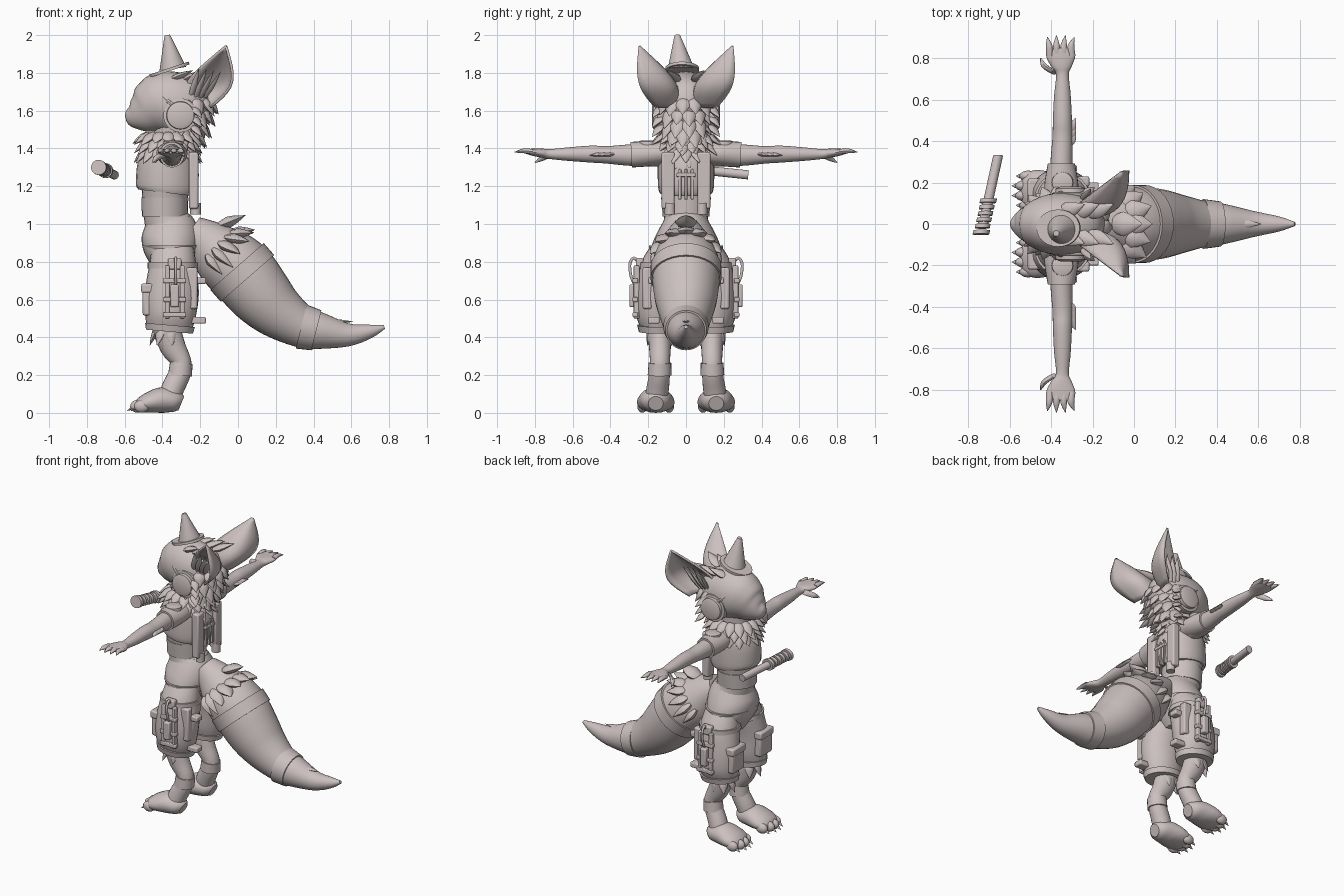
import bpy, bmesh, math, random
from mathutils import Vector, Matrix

random.seed(4)
cube = bpy.data.objects.get("Cube")
if cube:
    bpy.data.objects.remove(cube, do_unlink=True)

X, Y, Z = Vector((1, 0, 0)), Vector((0, 1, 0)), Vector((0, 0, 1))
clay = bpy.data.materials.new("pale rose grey")
clay.use_nodes = True
colour = (0.6, 0.53, 0.525, 1)
clay.diffuse_color = colour
clay.node_tree.nodes["Principled BSDF"].inputs["Base Color"].default_value = colour
parts = []


def finish(name, bm, mirror=False):
    """Turn a bmesh into an object, mirrored across the body if wanted."""
    bmesh.ops.recalc_face_normals(bm, faces=bm.faces)
    mesh = bpy.data.meshes.new(name)
    bm.to_mesh(mesh)
    bm.free()
    mesh.materials.append(clay)
    obj = bpy.data.objects.new(name, mesh)
    bpy.context.scene.collection.objects.link(obj)
    if mirror:
        mod = obj.modifiers.new("Mirror", 'MIRROR')
        mod.use_axis = (False, True, False)
        mod.use_mirror_merge = False
    parts.append(obj)
    return obj


def resample(rows, steps):
    """Smooth the rows with a Catmull-Rom curve."""
    rows = [Vector(r) for r in rows]
    out = []
    for i in range(len(rows) - 1):
        p, a, b = rows[max(i - 1, 0)], rows[i], rows[i + 1]
        q = rows[min(i + 2, len(rows) - 1)]
        for k in range(steps):
            t = k / steps
            out.append(a + (b - p) * (t / 2) + (p * 2 - a * 5 + b * 4 - q) * (t * t / 2)
                       + (a * 3 - p - b * 3 + q) * (t ** 3 / 2))
    return out + [rows[-1]]


def add_loft(bm, rows, side, n=24, steps=4):
    """Skin ellipses given as x, y, z, radius along side, other radius."""
    rows = resample([r if len(r) == 5 else (*r, r[-1]) for r in rows], steps)
    centres = [Vector(r[:3]) for r in rows]
    rings = []
    for i, r in enumerate(rows):
        tangent = centres[min(i + 1, len(rows) - 1)] - centres[max(i - 1, 0)]
        other = side.cross(tangent).normalized()
        a, b = max(r[3], 0.001), max(r[4], 0.001)
        rings.append([bm.verts.new(centres[i] + side * a * math.cos(math.tau * k / n)
                                   + other * b * math.sin(math.tau * k / n)) for k in range(n)])
    for low, high in zip(rings, rings[1:]):
        for k in range(n):
            m = (k + 1) % n
            bm.faces.new((low[k], low[m], high[m], high[k]))
    bm.faces.new(rings[0])
    bm.faces.new(rings[-1])


def loft(name, rows, side=Y, mirror=False, steps=4, n=24):
    bm = bmesh.new()
    add_loft(bm, rows, side, n, steps)
    return finish(name, bm, mirror)


def tuft(bm, base, way, length, width):
    """One flattened leaf-shaped lock of fur, or a claw."""
    base, way = Vector(base), Vector(way).normalized()
    side = Z.cross(way).normalized() if abs(way.z) < 0.99 else Y
    rows = [(*(base + way * length * t), width * w, width * w * 0.5)
            for t, w in ((0, .6), (.35, 1), (.75, .5), (1, 0))]
    add_loft(bm, rows, side, 8, 2)


def box(name, centre, size, mirror=True):
    bm = bmesh.new()
    bmesh.ops.create_cube(bm, size=1, matrix=Matrix.Translation(centre) @ Matrix.Diagonal((*size, 1)))
    obj = finish(name, bm, mirror)
    bevel = obj.modifiers.new("Bevel", 'BEVEL')
    bevel.width = min(size) * 0.2
    bevel.segments = 2


# Head with smooth visor, its rim and the side discs
loft("head", [(-.15, 0, 1.62, .04), (-.2, 0, 1.63, .11, .12), (-.3, 0, 1.64, .145, .16),
              (-.4, 0, 1.635, .145, .17), (-.46, 0, 1.615, .125, .145), (-.51, 0, 1.59, .095, .11),
              (-.56, 0, 1.575, .06, .068), (-.59, 0, 1.575, .025, .03), (-.598, 0, 1.575, .003)], n=32)
arc = [math.radians(d) for d in range(-90, 91, 15)]
loft("visor_rim", [(-.31 - .17 * math.cos(a), .152 * math.sin(a), 1.6 + .14 * math.cos(a), .012)
                   for a in arc], (X + Z).normalized(), steps=1, n=8)
loft("ear_disc", [(-.305, .1, 1.575, .09), (-.305, .15, 1.575, .09), (-.305, .152, 1.575, .074),
                  (-.305, .172, 1.575, .072), (-.305, .18, 1.575, .05)], X, True, steps=1, n=32)

# Cupped ears opening sideways
bm = bmesh.new()
across, back = Vector((.83, .55, 0)), Vector((.55, -.83, 0))
grid = []
leaf = resample([(t / 6, w, 0) for t, w in enumerate((.08, .125, .145, .13, .095, .05, .003))], 2)
for t, w, _ in leaf:
    spine = Vector((-.21, .12, 1.62)).lerp(Vector((-.065, .25, 1.94)), t)
    grid.append([bm.verts.new(spine + across * w * s / 5 + back * w * .8 * (1 - (s / 5) ** 2))
                 for s in range(-5, 6)])
for low, high in zip(grid, grid[1:]):
    for k in range(10):
        bm.faces.new((low[k], low[k + 1], high[k + 1], high[k]))
shell = finish("ear", bm, True).modifiers.new("Solidify", 'SOLIDIFY')
shell.thickness = 0.014
shell.offset = 0
bm = bmesh.new()
for k in range(4):
    tuft(bm, (-.25 + .025 * k, .11, 1.67), (.25 + .1 * k, .35, .9), .17, .022)
finish("ear_fluff", bm, True)

# Small tilted hat
loft("hat_brim", [(-.361, -.02, 1.81, .09, .11), (-.366, -.02, 1.825, .09, .11)], steps=1)
loft("hat_cone", [(-.345, -.025, 1.82, .072), (-.373, -.045, 1.99, .018), (-.375, -.045, 2, .014)], steps=1)

# Fur: mane, bib and forehead locks
bm = bmesh.new()
for i in range(6):
    count = 7 - i // 2
    for k in range(count):
        a = math.radians(-85 + 170 * (k + .5 * (i % 2)) / (count - .5))
        r = .135 - .013 * i
        tuft(bm, (-.29 - .012 * i + r * math.cos(a), r * .9 * math.sin(a), 1.66 - .052 * i),
             (math.cos(a) * .6, math.sin(a) * .45, -.9), random.uniform(.09, .13), .04)
finish("mane", bm)
bm = bmesh.new()
for level in range(3):
    for k in range(16):
        a = math.tau * (k + level / 2) / 16
        tuft(bm, (-.37 + .11 * math.cos(a), .11 * math.sin(a), 1.48 - .035 * level),
             (math.cos(a), math.sin(a), -.7 - .25 * level), random.uniform(.09, .12), .035)
finish("neck_bib", bm)
bm = bmesh.new()
for k in range(3):
    tuft(bm, (-.36 + .07 * k, .05, 1.76), (.8, .3, .35), .14, .04)
    tuft(bm, (-.24, .13, 1.62 - .05 * k), (.5, .5, -.6), .09, .03)
finish("head_locks", bm, True)

# Neck, torso, vest and waist
loft("neck", [(-.36, 0, 1.34, .12), (-.35, 0, 1.44, .1), (-.33, 0, 1.54, .11)])
loft("vest", [(-.38, 0, 1.165, .14, .15), (-.377, 0, 1.2, .148, .163), (-.375, 0, 1.3, .15, .16),
              (-.37, 0, 1.37, .145, .14), (-.365, 0, 1.42, .11, .11)])
loft("waist", [(-.36, 0, .98, .13, .13), (-.385, 0, 1.05, .115, .115), (-.385, 0, 1.18, .135, .125)])
loft("waist_band", [(-.387, 0, 1.04, .123, .122), (-.387, 0, 1.14, .132, .124)], steps=1)
box("vest_back_panel", (-.235, .095, 1.23), (.05, .07, .3))
loft("vest_pocket", [(-.225, .085, 1.05, .028), (-.225, .085, 1.11, .028)], Y, True, steps=1)
for k in (-1, 0, 1):
    box("back_slat", (-.225, .033 * k, 1.21), (.03, .016, .16), False)
box("back_crossbar", (-.222, 0, 1.26), (.03, .1, .02), False)

# Hips, belts and baggy trouser legs
loft("hips", [(-.365, 0, 1.03, .11, .12), (-.357, 0, .96, .15, .15), (-.355, 0, .89, .18, .152),
              (-.35, 0, .81, .19, .125), (-.35, 0, .72, .1, .07)])
loft("hip_belt", [(-.352, 0, .86, .195, .135), (-.352, 0, .885, .195, .155)], steps=1)
loft("trouser_leg", [(-.345, .1, .88, .09, .11), (-.345, .125, .78, .12, .125),
                     (-.35, .15, .64, .115, .143), (-.358, .155, .52, .11, .135),
                     (-.365, .15, .44, .085, .118)], Y, True)
loft("thigh_strap", [(-.345, .123, .765, .127, .133), (-.345, .126, .795, .123, .133)], Y, True, steps=1)
loft("knee_cuff", [(-.363, .15, .43, .1, .125), (-.36, .152, .465, .107, .132)], Y, True, steps=1)

# Gear strapped to the trouser legs
for x in (-.375, -.295):
    box("side_rail", (x, .262, .64), (.025, .03, .28))
for z in (.52, .6, .7):
    box("side_bracket", (-.335, .268, z), (.12, .03, .025))
box("side_latch", (-.335, .28, .62), (.045, .04, .12))
box("side_clip", (-.335, .245, .79), (.07, .04, .06))
box("front_pouch", (-.475, .15, .6), (.06, .13, .17))
box("front_pouch_flap", (-.48, .15, .66), (.065, .14, .05))
box("rear_pod", (-.245, .205, .66), (.06, .05, .22))
for z in (.49, .7):
    box("rear_tab", (-.21, .17, z), (.08, .06, .035))
loft("side_hook", [(-.33, .25, .79), (-.33, .275, .82), (-.33, .297, .79), (-.33, .292, .72),
                   (-.33, .26, .66)] and
     [(-.33, y, z, .008) for y, z in ((.25, .79), (.275, .82), (.297, .79), (.29, .72), (.26, .66))],
     X, True, n=10)

# Lower legs, ankle cuffs and paws
loft("shin", [(-.385, .14, .46, .065, .075), (-.345, .138, .35, .058, .068), (-.3, .138, .27, .053, .053),
              (-.308, .14, .21, .055, .058), (-.345, .15, .13, .06), (-.37, .16, .06, .06)], Y, True)
loft("ankle_cuff", [(-.307, .14, .2, .063, .063), (-.3, .138, .265, .06, .06)], Y, True, steps=1)
loft("paw", [(-.3, .16, .05, .04), (-.33, .16, .06, .07, .055), (-.4, .16, .068, .09, .068),
             (-.47, .16, .055, .1, .055), (-.52, .16, .04, .085, .038), (-.54, .16, .035, .05, .02)], Y, True)
bm, claws = bmesh.new(), bmesh.new()
for k in range(4):
    y, x = .09 + .047 * k, -.51 - .02 * (k in (1, 2))
    bmesh.ops.create_uvsphere(bm, u_segments=14, v_segments=10, radius=1, matrix=Matrix.Translation(
        (x, y, .035)) @ Matrix.Diagonal((.042, .027, .034, 1)))
    tuft(claws, (x - .025, y, .03), (-1, 0, -.6), .04, .012)
finish("toes", bm, True)
finish("toe_claws", claws, True)
bm = bmesh.new()
for k in range(6):
    a = math.tau * k / 6
    tuft(bm, (-.38 + .05 * math.cos(a), .14 + .045 * math.sin(a), .45),
         (.3 * math.cos(a) - .1, .3 * math.sin(a), -1), .1, .03)
finish("knee_fur", bm, True)

# Outstretched arms, sleeves and hands
loft("arm", [(-.35, .1, 1.37, .06, .065), (-.35, .28, 1.365, .054, .058), (-.345, .42, 1.366, .048, .046),
             (-.345, .5, 1.37, .046, .045), (-.345, .62, 1.37, .04, .036), (-.345, .72, 1.37, .031, .026),
             (-.35, .76, 1.375, .05, .024), (-.353, .81, 1.38, .07, .019), (-.353, .85, 1.385, .055, .012)],
     X, True)
loft("sleeve", [(-.35, .11, 1.375, .08, .06), (-.35, .19, 1.372, .082, .066),
                (-.35, .29, 1.367, .066, .068)], X, True)
loft("shoulder_cap", [(-.345, .2, 1.4, .055), (-.345, .2, 1.438, .05), (-.345, .2, 1.443, .035)],
     Y, True, steps=1)
bm = bmesh.new()
for k in range(4):
    x, tip = -.405 + .035 * k, .9 + .008 * (k in (1, 2))
    add_loft(bm, [(x, .81, 1.383, .018, .014), (x - .004, .86, 1.387, .016, .013),
                  (x - .012 + .008 * k, tip, 1.38, .002)], X, 10)
add_loft(bm, [(-.385, .73, 1.368, .018), (-.43, .76, 1.35, .017), (-.45, .8, 1.325, .002)], X, 10)
finish("fingers", bm, True)
bm = bmesh.new()
for k in range(3):
    tuft(bm, (-.315, .38 + .03 * k, 1.37), (.5, 1, -.1), .08, .022)
finish("elbow_fur", bm, True)

# Thick tail with bands and a furry root
loft("tail", [(-.25, 0, .97, .08), (-.17, 0, .91, .12), (-.08, 0, .83, .165), (.02, 0, .745, .18),
              (.125, 0, .62, .168), (.22, 0, .53, .143), (.345, 0, .452, .11), (.43, 0, .435, .098),
              (.58, 0, .413, .062), (.7, 0, .432, .036), (.775, 0, .455, .01)], n=32)
loft("tail_band", [(-.005, 0, .775, .188), (.05, 0, .712, .188)], steps=1, n=32)
loft("tail_tip_band", [(.335, 0, .457, .12), (.415, 0, .437, .109)], steps=1, n=32)
bm = bmesh.new()
along, up = Vector((.7, 0, -.7)), Vector((.7, 0, .7))
for k in range(-5, 6):
    a = k * .4
    out = up * math.cos(a) + Y * math.sin(a)
    tuft(bm, Vector((-.12, 0, .87)) + out * .12, along * .7 + out * (.3 + .6 * max(0, math.cos(a))),
         random.uniform(.12, .15), .055)
tuft(bm, (-.1, 0, .99), (1, 0, .4), .15, .06)
tuft(bm, (.5, 0, .485), (1, 0, -.02), .11, .02)
finish("tail_fur", bm)

# Floating torch with a ribbed head
head, end = Vector((-.738, -.05, 1.3)), Vector((-.655, .33, 1.26))
loft("torch_handle", [(*head.lerp(end, t), .024) for t in (.1, 1)], X, steps=1)
for k in range(6):
    loft("torch_rib", [(*head.lerp(end, .08 * k + d), .036 if k % 5 else .04) for d in (0, .05)], X, steps=1)

bpy.ops.object.select_all(action='DESELECT')
for part in parts:
    part.select_set(True)
bpy.context.view_layer.objects.active = parts[0]
bpy.ops.object.shade_smooth_by_angle(angle=math.radians(40))
